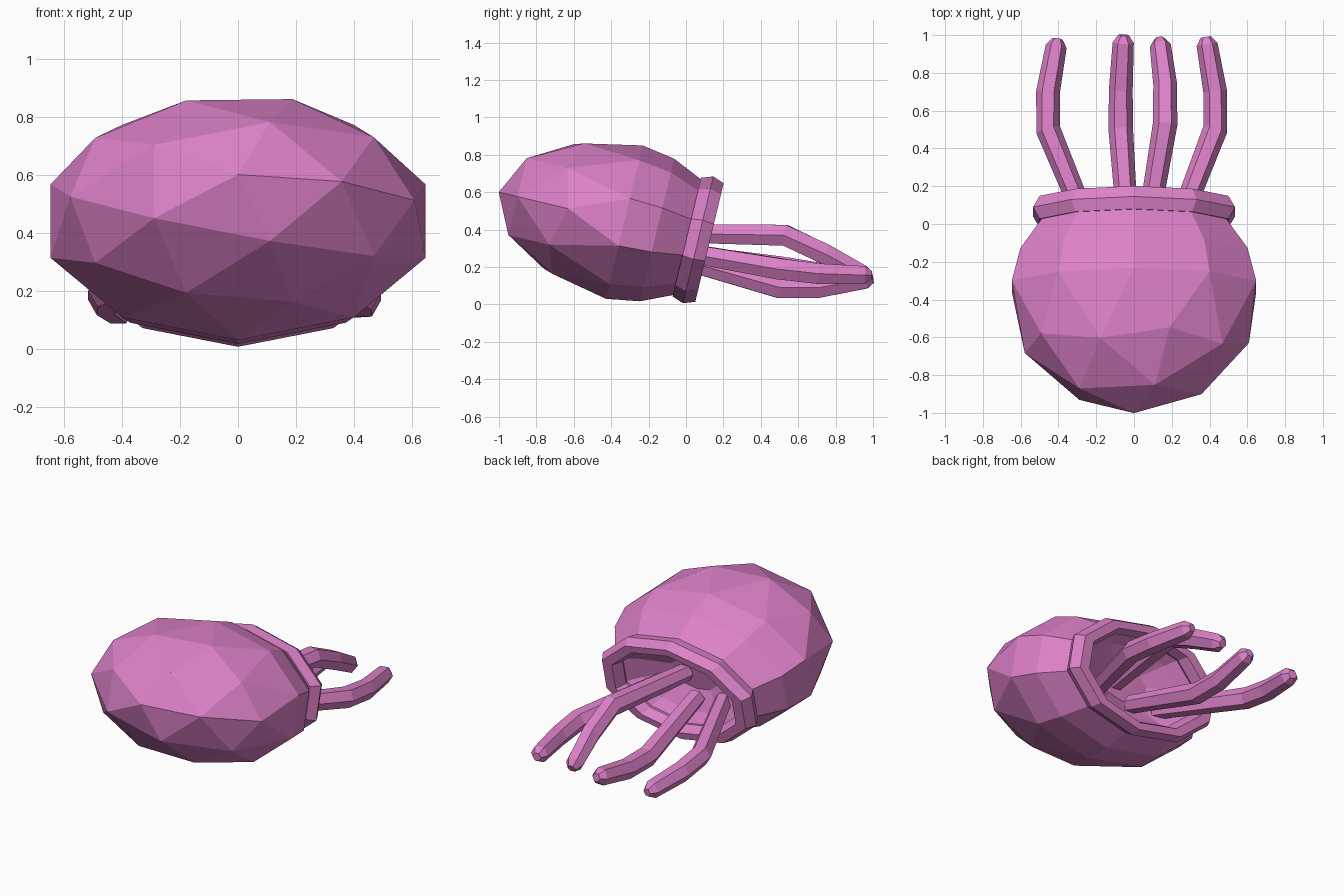
import bpy, bmesh, math
from mathutils import Matrix, Vector

if "Cube" in bpy.data.objects:
    bpy.data.objects.remove(bpy.data.objects["Cube"])

pink = bpy.data.materials.new("orchid_pink")
pink.diffuse_color = (0.72, 0.22, 0.58, 1)
pink.use_nodes = True
pink.node_tree.nodes["Principled BSDF"].inputs["Base Color"].default_value = pink.diffuse_color

# Tilted frame: local z points forward and slightly up, squashed across local y
TILT, SQUASH, R = 0.235, 0.62, 0.68
s, c = math.sin(TILT), math.cos(TILT)
frame = Matrix(((1, 0, 0, 0),
                (0, s, -c, -0.33),
                (0, c, s, 0.44),
                (0, 0, 0, 1))) @ Matrix.Diagonal((1, SQUASH, 1, 1))


def finish(bm, name, matrix=None):
    if matrix:
        bm.transform(matrix)
    bmesh.ops.recalc_face_normals(bm, faces=bm.faces)
    mesh = bpy.data.meshes.new(name)
    bm.to_mesh(mesh)
    bm.free()
    mesh.materials.append(pink)
    ob = bpy.data.objects.new(name, mesh)
    bpy.context.collection.objects.link(ob)
    return ob


# Bell: faceted half dome, tapering skirt, then a hollow underside
bm = bmesh.new()
bmesh.ops.create_icosphere(bm, subdivisions=2, radius=R)
bmesh.ops.delete(bm, geom=[v for v in bm.verts if v.co.z < -0.01], context='VERTS')
for v in bm.verts:
    v.co.z *= 0.69 / R
edges = [e for e in bm.edges if e.is_boundary]
prev = 1.0
for depth, size in ((0.18, 0.93), (0.34, 0.76), (0.42, 0.71), (0.33, 0.52), (0.25, 0.25)):
    ret = bmesh.ops.extrude_edge_only(bm, edges=edges)["geom"]
    edges = [g for g in ret if isinstance(g, bmesh.types.BMEdge)]
    for v in [g for g in ret if isinstance(g, bmesh.types.BMVert)]:
        v.co.x *= size / prev
        v.co.y *= size / prev
        v.co.z = -depth
    prev = size
bmesh.ops.contextual_create(bm, geom=edges)
finish(bm, "bell", frame)

# Rim: ten-sided ring with a hexagonal section
bm = bmesh.new()
rows = []
for i in range(10):
    a = math.radians(18 + 36 * i)
    row = []
    for j in range(6):
        b = math.tau * j / 6
        rad = 0.49 + 0.072 * math.cos(b)
        row.append(bm.verts.new((rad * math.cos(a), rad * math.sin(a),
                                 -0.406 + 0.072 * math.sin(b))))
    rows.append(row)
for i in range(10):
    p, q = rows[i], rows[(i + 1) % 10]
    for j in range(6):
        k = (j + 1) % 6
        bm.faces.new((p[j], q[j], q[k], p[k]))
finish(bm, "bell_rim", frame)


# Tentacles: six-sided tubes with a blunt tip
def tentacle(name, points):
    pts = [Vector(p) for p in points]
    end = (pts[-1] - pts[-2]).normalized()
    pts.insert(-1, pts[-1] - end * 0.04)
    radii = [0.055, 0.065, 0.063, 0.056, 0.028]
    bm = bmesh.new()
    rows = []
    for i, p in enumerate(pts):
        t = (pts[min(i + 1, len(pts) - 1)] - pts[max(i - 1, 0)]).normalized()
        side = t.cross(Vector((0, 0, 1))).normalized()
        up = side.cross(t)
        rows.append([bm.verts.new(p + radii[i] * (side * math.cos(math.tau * j / 6)
                                                  + up * math.sin(math.tau * j / 6)))
                     for j in range(6)])
    for p, q in zip(rows, rows[1:]):
        for j in range(6):
            k = (j + 1) % 6
            bm.faces.new((p[j], p[k], q[k], q[j]))
    bm.faces.new(rows[0])
    bm.faces.new(rows[-1])
    finish(bm, name)


tentacle("tentacle_left_outer", [(-0.22, -0.07, 0.28), (-0.455, 0.5, 0.20), (-0.455, 0.7, 0.17), (-0.405, 0.98, 0.13)])
tentacle("tentacle_left_inner", [(-0.03, -0.07, 0.25), (-0.07, 0.5, 0.09), (-0.07, 0.71, 0.09), (-0.055, 1.0, 0.14)])
tentacle("tentacle_right_inner", [(0.06, -0.09, 0.38), (0.165, 0.53, 0.37), (0.165, 0.74, 0.27), (0.135, 0.98, 0.14)])
tentacle("tentacle_right_outer", [(0.21, -0.07, 0.29), (0.43, 0.5, 0.19), (0.43, 0.7, 0.165), (0.38, 0.99, 0.155)])
